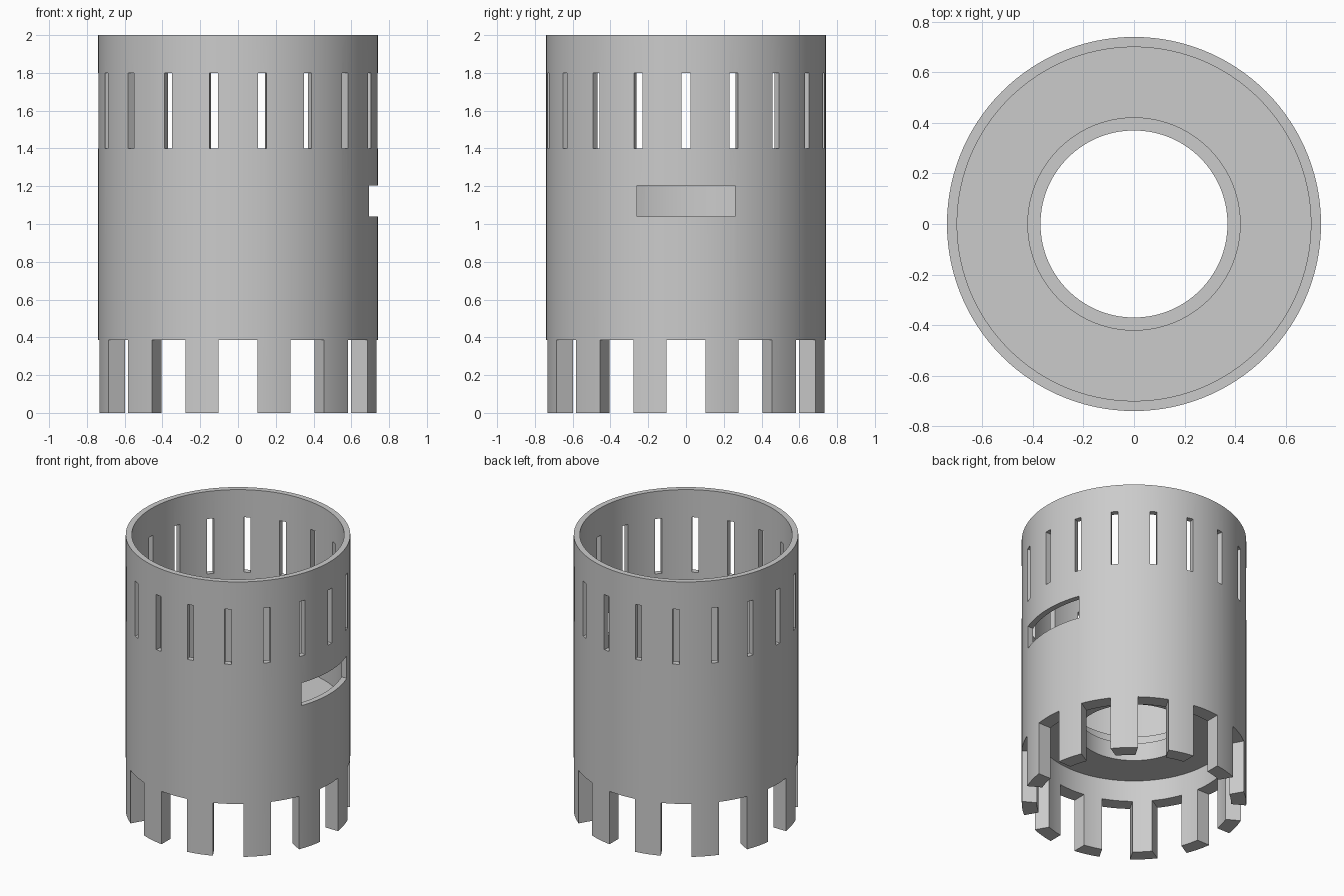
import bpy, bmesh
from math import pi
from mathutils import Matrix, Vector

cube = bpy.data.objects.get("Cube")
if cube:
    bpy.data.objects.remove(cube, do_unlink=True)

SEGMENTS = 120

grey = bpy.data.materials.new("plain grey")
grey.use_nodes = True
colour = (0.6, 0.6, 0.6, 1)
grey.diffuse_color = colour
grey.node_tree.nodes["Principled BSDF"].inputs["Base Color"].default_value = colour


def make_object(name, bm):
    bmesh.ops.recalc_face_normals(bm, faces=bm.faces)
    mesh = bpy.data.meshes.new(name)
    bm.to_mesh(mesh)
    bm.free()
    obj = bpy.data.objects.new(name, mesh)
    bpy.context.collection.objects.link(obj)
    return obj


def add_box(bm, angle, r_in, r_out, width, z_low, z_high):
    """Box pointing outward from the axis at the given angle."""
    centre = Vector(((r_in + r_out) / 2, 0, (z_low + z_high) / 2))
    size = Matrix.Diagonal((r_out - r_in, width, z_high - z_low, 1))
    place = Matrix.Rotation(angle, 4, "Z") @ Matrix.Translation(centre) @ size
    bmesh.ops.create_cube(bm, size=1, matrix=place)


# Housing: thin upper tube, holed inner floor with a stepped bore, thick lower skirt
profile = [(0.74, 0), (0.74, 2), (0.7, 2), (0.7, 0.75), (0.42, 0.75),
           (0.42, 0.67), (0.37, 0.67), (0.37, 0.54), (0.64, 0.54), (0.64, 0)]
bm = bmesh.new()
rim = [bm.verts.new((r, 0, z)) for r, z in profile]
edges = [bm.edges.new((rim[i - 1], rim[i])) for i in range(len(rim))]
bmesh.ops.spin(bm, geom=rim + edges, axis=(0, 0, 1), cent=(0, 0, 0),
               angle=2 * pi, steps=SEGMENTS, use_duplicate=False)
bmesh.ops.remove_doubles(bm, verts=bm.verts, dist=0.0005)
housing = make_object("slotted_housing", bm)
housing.data.materials.append(grey)

# Cutters: gaps between the feet, upper vent slots, one side window
bm = bmesh.new()
for i in range(12):
    add_box(bm, i * pi / 6, 0.5, 0.9, 0.204, -0.1, 0.385)
for i in range(18):
    add_box(bm, i * pi / 9, 0.6, 0.9, 0.046, 1.4, 1.8)
add_box(bm, 0, 0.5, 0.9, 0.52, 1.04, 1.205)
cutter = make_object("opening_cutter", bm)
cutter.data.materials.append(grey)
cutter.hide_render = True

# Cut the openings and keep the finished mesh
cut = housing.modifiers.new("openings", "BOOLEAN")
cut.operation = "DIFFERENCE"
cut.solver = "EXACT"
cut.object = cutter
graph = bpy.context.evaluated_depsgraph_get()
finished = bpy.data.meshes.new_from_object(housing.evaluated_get(graph))
housing.modifiers.clear()
housing.data = finished
bpy.data.objects.remove(cutter, do_unlink=True)

# Smooth round walls with crisp edges
bpy.ops.object.select_all(action="DESELECT")
housing.select_set(True)
bpy.context.view_layer.objects.active = housing
bpy.ops.object.shade_smooth_by_angle(angle=pi / 9)
